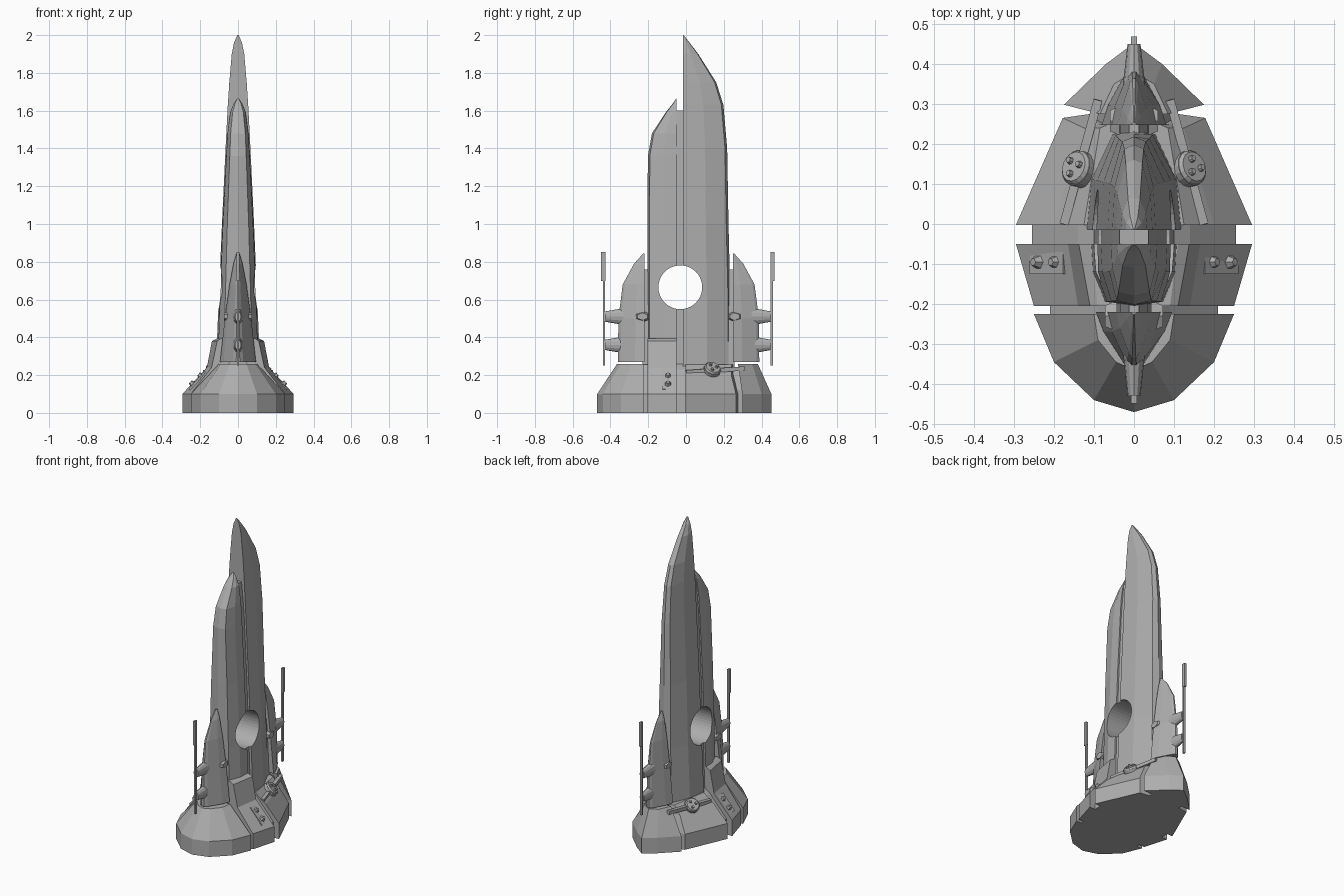
import bpy, bmesh, math
from mathutils import Vector, Matrix

cube = bpy.data.objects.get("Cube")
if cube:
    bpy.data.objects.remove(cube, do_unlink=True)

grey = bpy.data.materials.new("hull_grey")
grey.use_nodes = True
grey.diffuse_color = (0.42, 0.42, 0.42, 1)
grey.node_tree.nodes["Principled BSDF"].inputs["Base Color"].default_value = (0.42, 0.42, 0.42, 1)


def finish(name, bm):
    bmesh.ops.recalc_face_normals(bm, faces=bm.faces)
    mesh = bpy.data.meshes.new(name)
    bm.to_mesh(mesh)
    bm.free()
    mesh.materials.append(grey)
    ob = bpy.data.objects.new(name, mesh)
    bpy.context.collection.objects.link(ob)
    return ob


def loft(name, levels):
    """Stack mirrored half outlines: levels = [(z, [(x, y), ...]), ...]."""
    bm = bmesh.new()
    rings = []
    for z, half in levels:
        full = half + [(-x, y) for x, y in reversed(half) if x > 0]
        rings.append([bm.verts.new((x, y, z)) for x, y in full])
    for a, b in zip(rings, rings[1:]):
        n = len(a)
        for i in range(n):
            j = (i + 1) % n
            bm.faces.new((a[i], a[j], b[j], b[i]))
    bm.faces.new(rings[0])
    bm.faces.new(rings[-1])
    return finish(name, bm)


def shell(name, y0, direction, section, levels):
    """Tapered body with a flat face at y0; levels = (z, half width, depth)."""
    return loft(name, [(z, [(w * u, y0 + direction * d * v) for u, v in section])
                       for z, w, d in levels])


def slab(name, y1, y2, levels):
    return loft(name, [(z, [(w, y1), (w, y2)]) for z, w in levels])


def place(loc, normal):
    return Matrix.Translation(loc) @ Vector(normal).to_track_quat('Z', 'Y').to_matrix().to_4x4()


def cone(name, loc, normal, r1, r2, depth, sides=12, stretch=(1, 1, 1)):
    bm = bmesh.new()
    bmesh.ops.create_cone(bm, cap_ends=True, segments=sides, radius1=r1, radius2=r2, depth=depth,
                          matrix=place(loc, normal) @ Matrix.Diagonal((*stretch, 1)))
    return finish(name, bm)


def box(name, loc, size, normal=(0, 0, 1)):
    bm = bmesh.new()
    bmesh.ops.create_cube(bm, size=1, matrix=place(loc, normal) @ Matrix.Diagonal((*size, 1)))
    return finish(name, bm)


# Base segments
foot = [(.25, -.225), (.2, -.345), (.1, -.44), (0, -.47)]
loft("front_base", [(0, foot), (.1, foot),
                    (.26, [(.1, -.225), (.09, -.29), (.045, -.345), (0, -.365)])])
foot = [(.295, -.05), (.25, -.205)]
loft("middle_base", [(0, foot), (.1, foot), (.24, [(.165, -.05), (.14, -.205)]),
                     (.38, [(.138, -.05), (.11, -.205)]), (.395, [(.11, -.05), (.09, -.205)])])
foot = [(.295, -.002), (.178, .265), (.11, .275)]
loft("back_base", [(0, foot), (.1, foot), (.2, [(.2, -.002), (.125, .24), (.09, .25)]),
                   (.255, [(.125, -.002), (.085, .24), (.06, .25)])])
foot = [(.175, .298), (.07, .4), (0, .452)]
loft("rear_base", [(0, foot), (.1, foot), (.26, [(.085, .275), (.05, .35), (0, .38)])])

# Recessed cores showing in the seams
slab("front_seam_core", -.235, -.195, [(0, .21), (.1, .21), (.23, .09), (.255, .07)])
slab("centre_seam_core", -.06, .01, [(0, .255), (.1, .255), (.23, .14), (.26, .1)])
slab("rear_seam_core", .23, .31, [(0, .11), (.12, .11), (.24, .06)])

# Two tall hull shells and the spine between them
front_hull = shell("front_hull", -.05, -1, [(1, 0), (.96, .45), (.68, .93), (0, 1)],
                   [(.24, .112, .155), (.6, .099, .155), (1, .083, .154), (1.36, .064, .152),
                    (1.48, .057, .13), (1.59, .042, .058), (1.64, .022, .018), (1.665, .005, .002)])
back_hull = shell("back_hull", -.015, 1, [(1, 0), (.9, .5), (.45, .95), (0, 1)],
                  [(.24, .118, .252), (.6, .102, .25), (1, .085, .24), (1.4, .066, .233),
                   (1.63, .054, .213), (1.75, .046, .175), (1.9, .033, .08),
                   (1.96, .021, .034), (2, .004, .002)])
spine = slab("hull_spine", -.06, -.005, [(.24, .1), (.6, .088), (1, .073), (1.4, .054), (1.6, .036)])

# Round opening through the hull
cutter = cone("opening_cutter", (0, -.03, .665), (1, 0, 0), .116, .116, 1, 40)
cutter.hide_render = True
for ob in (front_hull, back_hull, spine):
    mod = ob.modifiers.new("opening", 'BOOLEAN')
    mod.object = cutter
    mod.solver = 'EXACT'
    bpy.context.view_layer.objects.active = ob
    bpy.ops.object.modifier_apply(modifier=mod.name)
bpy.data.objects.remove(cutter, do_unlink=True)

# Fins, nozzles and blades at both ends
fin_section = [(1, 0), (.8, .35), (.28, .9), (.1, 1)]
fin_levels = [(.27, .095, .14), (.5, .07, .138), (.68, .045, .115), (.79, .024, .055), (.845, .008, .006)]
for end, s, y0, width in (("front", -1, .22, 1), ("back", 1, .248, .85)):
    shell(end + "_fin", s * y0, s, fin_section, [(z, w * width, d) for z, w, d in fin_levels])
    slab(end + "_fin_joint", s * (y0 - .03), s * (y0 + .01), [(.24, .05), (.55, .035), (.76, .012)])
    tip = .43 if s < 0 else .45
    for k, z in enumerate((.36, .51)):
        cone(f"{end}_nozzle_{k}", (0, s * (tip + y0 + .1) / 2, z), (0, s, 0),
             .046, .027, tip - y0 - .1, 12, (.6, 1, 1))
    box(end + "_blade_lower", (0, s * (tip + .004), .475), (.012, .012, .45))
    box(end + "_blade_upper", (0, s * (tip + .008), .775), (.014, .022, .155))

# Mirrored side details
for side, m in (("left", 1), ("right", -1)):
    # Clamps between hull and fins
    for end, y, x in (("front", -.23, .058), ("back", .258, .045)):
        cone(f"{end}_clamp_{side}", (m * x, y, .51), (m, 0, 0), .045, .03, .03, 6, (1, .65, 1))
    # Bolted panel on the sloping shoulder
    slope = Vector((m * .14, 0, .125)).normalized()
    box("bolt_panel_" + side, (m * .215, -.098, .17), (.055, .125, .012), slope)
    for k, (x, z) in enumerate(((.193, .192), (.237, .15))):
        cone(f"bolt_{side}_{k}", Vector((m * x, -.095, z)) + slope * .012, slope, .018, .01, .018, 6)
    # Pipe running along the back shoulder
    a, b = Vector((m * .175, .0, .215)), Vector((m * .09, .31, .235))
    box("shoulder_rail_" + side, (a + b) / 2, (.022, .022, (b - a).length), b - a)
    # Turret with three studs
    aim = Vector((m * .6, .25, .65)).normalized()
    centre = Vector((m * .142, .14, .232))
    cone("turret_" + side, centre - aim * .03, aim, .046, .046, .07, 16)
    cone("turret_rim_" + side, centre + aim * .008, aim, .046, .038, .012, 16)
    mat = place(centre + aim * .016, aim)
    for k in range(3):
        t = k * math.tau / 3
        cone(f"turret_stud_{side}_{k}", mat @ Vector((.02 * math.cos(t), .02 * math.sin(t), 0)),
             aim, .011, .007, .016, 8)
